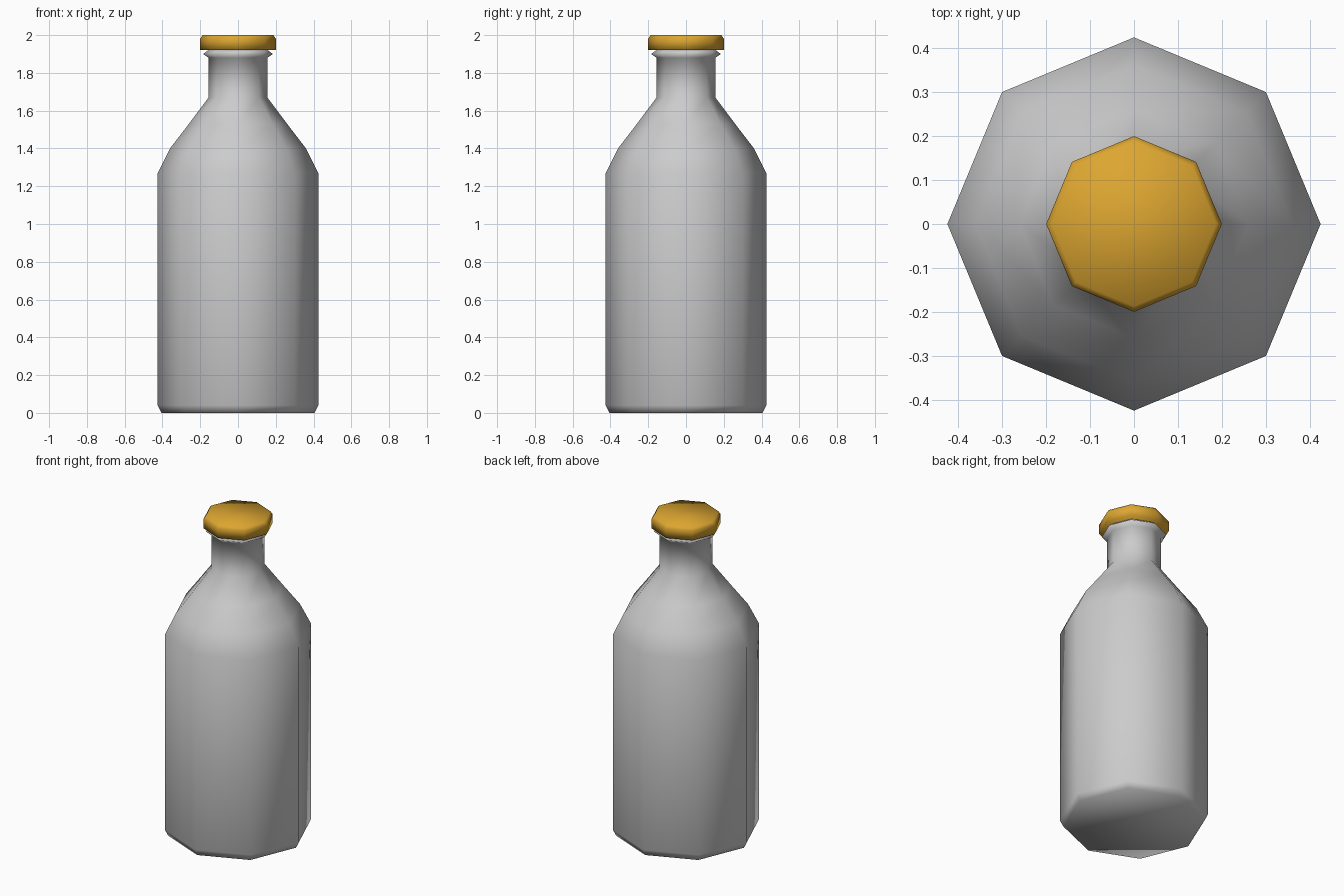
import bpy, bmesh
from math import cos, sin, tau

if "Cube" in bpy.data.objects:
    bpy.data.objects.remove(bpy.data.objects["Cube"])

SIDES = 8


def lathe(name, profile):
    """Turn a (radius, z) profile into a closed, smooth-shaded octagonal solid."""
    bm = bmesh.new()
    rings = [[bm.verts.new((r * cos(tau * i / SIDES), r * sin(tau * i / SIDES), z))
              for i in range(SIDES)] for r, z in profile]
    for low, high in zip(rings, rings[1:]):
        for i in range(SIDES):
            j = (i + 1) % SIDES
            bm.faces.new((low[i], low[j], high[j], high[i]))
    bm.faces.new(rings[0][::-1])
    bm.faces.new(rings[-1])
    for face in bm.faces:
        face.smooth = True
    mesh = bpy.data.meshes.new(name)
    bm.to_mesh(mesh)
    bm.free()
    obj = bpy.data.objects.new(name, mesh)
    bpy.context.collection.objects.link(obj)
    return obj


# Glass body: chamfered base, straight wall, rounded shoulder, neck and lip
lathe("bottle_body", [
    (0.405, 0.0), (0.425, 0.04), (0.425, 1.27), (0.36, 1.40), (0.26, 1.53),
    (0.155, 1.67), (0.155, 1.88), (0.185, 1.90), (0.155, 1.922)])

# Cap with a small top chamfer
cap = lathe("bottle_cap", [(0.20, 1.922), (0.20, 1.982), (0.187, 2.0)])
gold = bpy.data.materials.new("cap_gold")
gold.diffuse_color = (0.72, 0.38, 0.03, 1)
gold.use_nodes = True
gold.node_tree.nodes["Principled BSDF"].inputs["Base Color"].default_value = gold.diffuse_color
cap.data.materials.append(gold)
